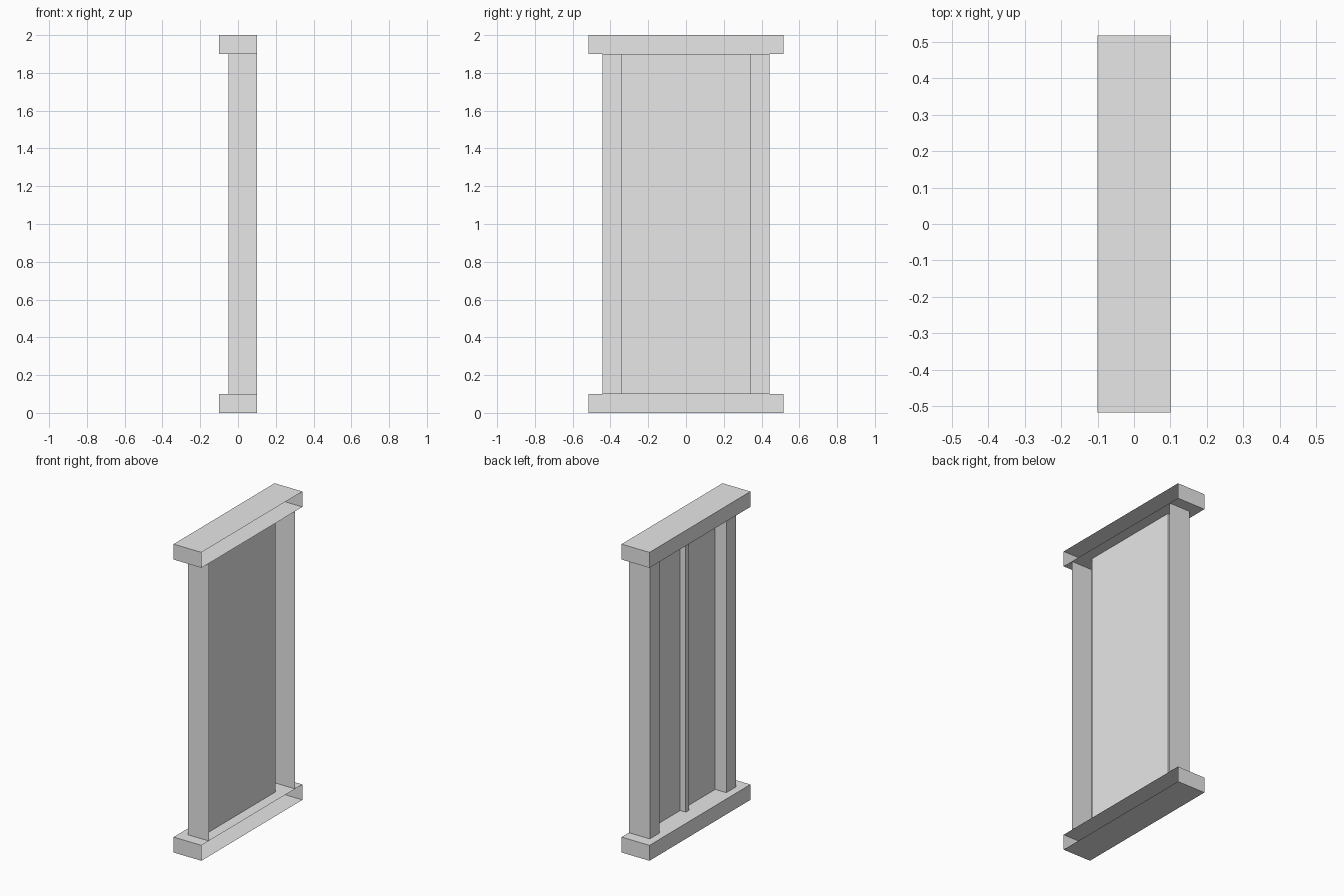
import bpy
import bmesh

if "Cube" in bpy.data.objects:
    bpy.data.objects.remove(bpy.data.objects["Cube"], do_unlink=True)

GREY = (0.8, 0.8, 0.8, 1.0)
grey = bpy.data.materials.new("plain_grey")
grey.use_nodes = True
grey.diffuse_color = GREY
grey.node_tree.nodes["Principled BSDF"].inputs["Base Color"].default_value = GREY

HEIGHT, BEAM_H = 2.0, 0.1
BACK = 0.1                      # open wall side of every part
POST_X, PANEL_X, RIB_X = -0.05, 0.03, -0.01
BEAM_Y, POST_Y, PANEL_Y, RIB_Y = 0.517, 0.442, 0.342, 0.017


def finish(name, bm):
    mesh = bpy.data.meshes.new(name)
    bm.to_mesh(mesh)
    bm.free()
    mesh.materials.append(grey)
    bpy.context.collection.objects.link(bpy.data.objects.new(name, mesh))


def wall_strip(name, path, z0, z1, capped=False):
    """Raise an open (x, y) path into upright faces, optionally closed above and below."""
    bm = bmesh.new()
    low = [bm.verts.new((x, y, z0)) for x, y in path]
    high = [bm.verts.new((x, y, z1)) for x, y in path]
    for i in range(len(path) - 1):
        bm.faces.new((low[i], low[i + 1], high[i + 1], high[i]))
    if capped:
        bm.faces.new(high)
        bm.faces.new(low[::-1])
    finish(name, bm)


def mirror_y(path):
    return [(x, -y) for x, y in reversed(path)]


# Top and bottom beams, open along the wall side
beam = [(BACK, BEAM_Y), (-BACK, BEAM_Y), (-BACK, -BEAM_Y), (BACK, -BEAM_Y)]
wall_strip("bottom_beam", beam, 0, BEAM_H, capped=True)
wall_strip("top_beam", beam, HEIGHT - BEAM_H, HEIGHT, capped=True)

# Hollow side posts, returning inwards to the recessed panel
z0, z1 = BEAM_H, HEIGHT - BEAM_H
post = [(BACK, POST_Y), (POST_X, POST_Y), (POST_X, PANEL_Y), (PANEL_X, PANEL_Y)]
wall_strip("back_post", post, z0, z1)
wall_strip("front_post", mirror_y(post), z0, z1)

# Recessed panel with a slim central rib
wall_strip("panel", [(PANEL_X, PANEL_Y), (PANEL_X, -PANEL_Y)], z0, z1)
wall_strip("centre_rib", [(PANEL_X, RIB_Y), (RIB_X, RIB_Y),
                          (RIB_X, -RIB_Y), (PANEL_X, -RIB_Y)], z0, z1)
